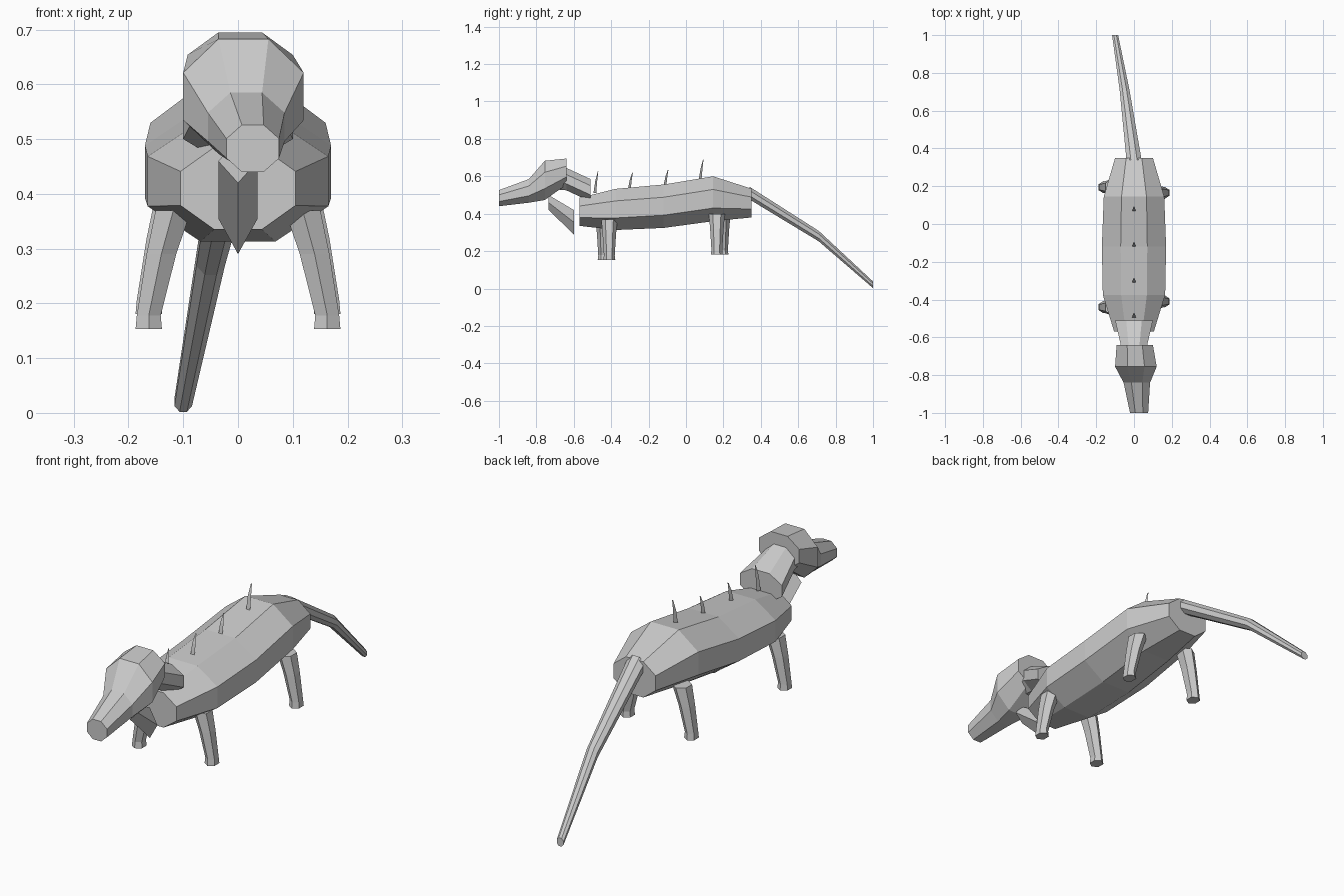
import bpy, math
from mathutils import Vector

cube = bpy.data.objects.get("Cube")
if cube:
    bpy.data.objects.remove(cube, do_unlink=True)

grey = bpy.data.materials.new("stone_grey")
grey.use_nodes = True
GREY = (0.6, 0.6, 0.6, 1)
grey.diffuse_color = GREY
grey.node_tree.nodes["Principled BSDF"].inputs["Base Color"].default_value = GREY


def loft(name, rings, sides=8, phase=0.5, flat=True, upright=True):
    """Skin rings of (centre, half width, half depth); upright rings lie in XZ, others in XY."""
    grow = 1 / math.cos(math.pi / sides) if flat else 1
    verts = []
    for centre, a, b in rings:
        for i in range(sides):
            t = math.tau * (i + phase) / sides
            u, v = a * grow * math.cos(t), b * grow * math.sin(t)
            verts.append(Vector(centre) + Vector((u, 0, v) if upright else (u, v, 0)))
    n = len(rings)
    faces = [list(range(sides)), list(range((n - 1) * sides, n * sides))]
    for r in range(n - 1):
        for i in range(sides):
            j = (i + 1) % sides
            k = r * sides
            faces.append((k + i, k + j, k + sides + j, k + sides + i))
    mesh = bpy.data.meshes.new(name)
    mesh.from_pydata(verts, [], faces)
    mesh.materials.append(grey)
    obj = bpy.data.objects.new(name, mesh)
    bpy.context.collection.objects.link(obj)
    # Make all faces point outward
    import bmesh
    bm = bmesh.new()
    bm.from_mesh(mesh)
    bmesh.ops.recalc_face_normals(bm, faces=bm.faces)
    bm.to_mesh(mesh)
    bm.free()
    return obj


# Torso
loft("body", [
    ((0, -0.57, 0.41), 0.105, 0.075),
    ((0, -0.375, 0.423), 0.165, 0.11),
    ((0, -0.12, 0.44), 0.17, 0.116),
    ((0, 0.145, 0.48), 0.16, 0.12),
    ((0, 0.35, 0.457), 0.1, 0.077),
])

# Head and snout
loft("head", [
    ((0.027, -1, 0.483), 0.048, 0.043),
    ((0.015, -0.84, 0.522), 0.07, 0.063),
    ((0.01, -0.755, 0.578), 0.11, 0.105),
    ((0.004, -0.64, 0.625), 0.096, 0.07),
])

# Neck and throat
loft("neck", [
    ((0, -0.70, 0.59), 0.06, 0.06),
    ((0, -0.64, 0.585), 0.07, 0.06),
    ((0, -0.51, 0.525), 0.1, 0.06),
])
loft("throat", [
    ((0, -0.735, 0.46), 0.036, 0.04),
    ((0, -0.6, 0.355), 0.036, 0.065),
], sides=4, phase=0, flat=False)

# Tail curving to one side
loft("tail", [
    ((0, 0.34, 0.51), 0.04, 0.034),
    ((-0.05, 0.71, 0.28), 0.026, 0.028),
    ((-0.1, 1, 0.02), 0.016, 0.018),
])

# Legs with slightly flared feet
for side, x, shift in (("left", 1, 0.015), ("right", -1, -0.015)):
    for end, y, lift, stagger in (("front", -0.425, 0, 1), ("back", 0.18, 0.028, -1)):
        profile = ((0.37, 0.118, 0.043), (0.29, 0.14, 0.036),
                   (0.178, 0.163, 0.029), (0.153, 0.163, 0.032))
        loft(f"{end}_{side}_leg",
             [((x * cx, y + shift * (1 if end == "front" else -1), z + lift), r * 0.87, r)
              for z, cx, r in profile],
             sides=6, phase=0.5, flat=False, upright=False)

# Spines along the back
for i, (y, z, h) in enumerate(((-0.485, 0.51, 0.115), (-0.3, 0.535, 0.085),
                               (-0.11, 0.55, 0.085), (0.078, 0.58, 0.11))):
    loft(f"back_spine_{i + 1}", [
        ((0, y - 0.005, z), 0.011, 0.01),
        ((0, y + 0.003, z + h * 0.55), 0.009, 0.007),
        ((0, y + 0.014, z + h), 0.003, 0.002),
    ], sides=3, phase=0.75, flat=False, upright=False)
